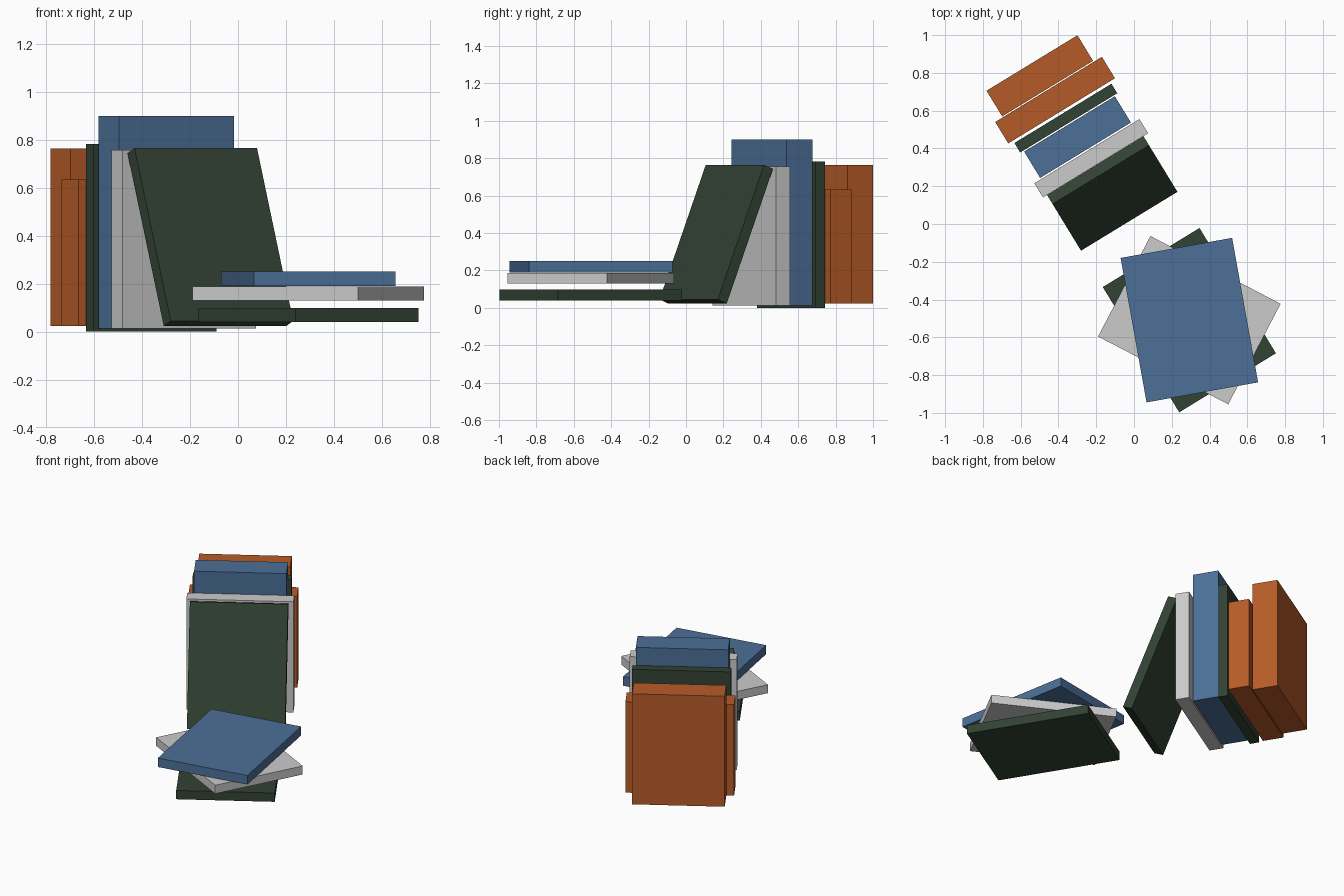
import bpy, bmesh, math
from mathutils import Matrix, Vector

if "Cube" in bpy.data.objects:
    bpy.data.objects.remove(bpy.data.objects["Cube"])

ROW = math.radians(31.4)   # heading of the shelf row


def material(name, rgb):
    m = bpy.data.materials.new(name)
    m.diffuse_color = (*rgb, 1)
    m.use_nodes = True
    m.node_tree.nodes["Principled BSDF"].inputs["Base Color"].default_value = m.diffuse_color
    return m


ORANGE = material("orange", (0.47, 0.105, 0.021))
GREEN = material("dark_green", (0.032, 0.054, 0.034))
BLUE = material("blue", (0.072, 0.16, 0.31))


def book(name, size, centre, yaw, mat=None, tilt=0.0):
    """Box of the given size, tilted about its local x, then turned about z."""
    mesh = bpy.data.meshes.new(name)
    bm = bmesh.new()
    bmesh.ops.create_cube(bm, size=1)
    bm.transform(Matrix.Diagonal((*size, 1)))
    bm.to_mesh(mesh)
    bm.free()
    if mat:
        mesh.materials.append(mat)
    obj = bpy.data.objects.new(name, mesh)
    obj.location = centre
    obj.rotation_euler = (tilt, 0, yaw)
    bpy.context.collection.objects.link(obj)


def row_point(across, along, z):
    return Matrix.Rotation(ROW, 3, 'Z') @ Vector((across, -along, z))


# upright books: across range, range along the row, height range
UPRIGHT = [
    ("upright_book_tall_orange", (-0.299, 0.265), (-1.009, -0.850), (0.023, 0.764), ORANGE),
    ("upright_book_short_orange", (-0.346, 0.316), (-0.844, -0.711), (0.023, 0.633), ORANGE),
    ("upright_book_thin_green", (-0.317, 0.285), (-0.696, -0.637), (0.0, 0.782), GREEN),
    ("upright_book_blue", (-0.297, 0.266), (-0.630, -0.467), (0.014, 0.899), BLUE),
    ("upright_book_grey", (-0.338, 0.314), (-0.459, -0.371), (0.014, 0.756), None),
]
for name, a, s, z, mat in UPRIGHT:
    book(name, (a[1] - a[0], s[1] - s[0], z[1] - z[0]),
         row_point(sum(a) / 2, sum(s) / 2, sum(z) / 2), ROW, mat)

# book leaning against the end of the row
book("leaning_book", (0.598, 0.06, 0.776), row_point(-0.014, -0.198, 0.394),
     ROW, GREEN, -math.radians(21.9))

# flat stack, each book turned differently
STACK = [
    ("stack_book_bottom", 0.04, 0.099, 31.4, GREEN),
    ("stack_book_middle", 0.13, 0.187, 62.5, None),
    ("stack_book_top", 0.19, 0.25, 10.2, BLUE),
]
for name, z0, z1, yaw, mat in STACK:
    book(name, (0.6, 0.777, z1 - z0), (0.293, -0.509, (z0 + z1) / 2),
         math.radians(yaw), mat)
